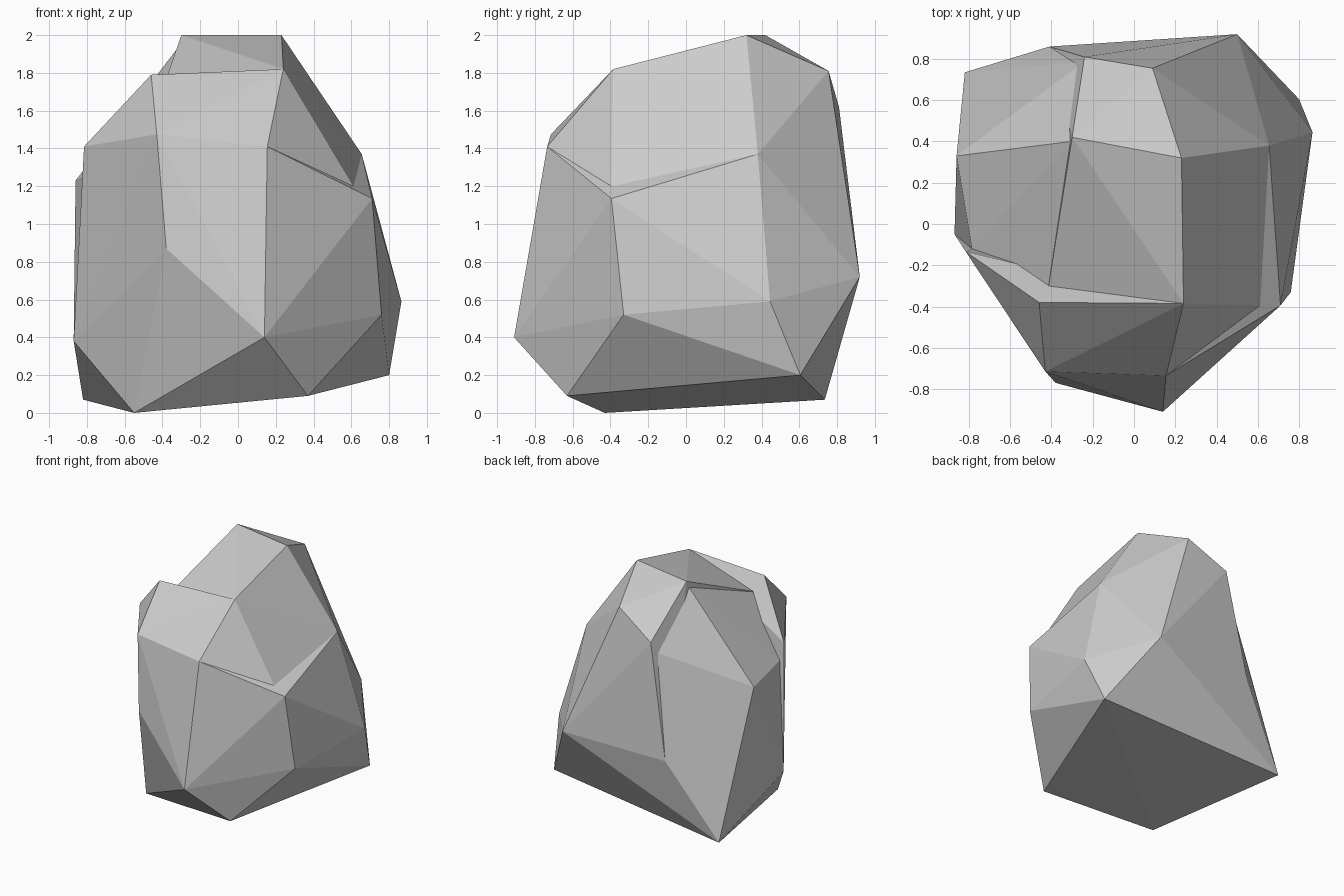
import bpy, bmesh

if "Cube" in bpy.data.objects:
    bpy.data.objects.remove(bpy.data.objects["Cube"])

# Named corner points of the rock, shared by its chunks
P = {
    # crown
    "A": (-.30, .42, 2.0), "B": (.23, .32, 2.0), "C": (-.46, -.38, 1.79), "D": (.24, -.385, 1.82),
    "T": (-.24, .81, 1.62), "W": (.09, .755, 1.81), "M": (-.425, -.37, 1.64),
    # front
    "E": (-.43, -.715, 1.475), "F": (.155, -.735, 1.41), "G": (-.815, -.135, 1.41),
    "H": (-.38, -.77, .87), "K": (.14, -.91, .40), "L": (-.87, -.05, .38),
    # left and back
    "a": (-.305, .40, 1.95), "t": (-.245, .785, 1.54), "N": (-.86, .33, 1.23),
    "R": (-.785, -.12, 1.26), "S": (-.41, .86, .69), "U": (.50, .92, .72),
    # right
    "X": (.655, .38, 1.37), "c": (.635, -.395, 1.16), "b": (.71, -.395, 1.135),
    "Y": (.865, .445, .59), "Z": (.76, -.33, .52),
    # base
    "V": (.80, .605, .20), "Q": (-.82, .735, .07), "o": (-.55, -.43, 0), "p": (.37, -.63, .09),
}


def chunk(name, corners):
    """Faceted convex chunk of rock spanning the given corners."""
    bm = bmesh.new()
    for k in corners:
        bm.verts.new(P[k])
    res = bmesh.ops.convex_hull(bm, input=bm.verts[:])
    junk = {g for g in res["geom_interior"] + res["geom_unused"]
            if isinstance(g, bmesh.types.BMVert) and g.is_valid}
    bmesh.ops.delete(bm, geom=list(junk), context='VERTS')
    bmesh.ops.recalc_face_normals(bm, faces=bm.faces[:])
    me = bpy.data.meshes.new(name)
    bm.to_mesh(me)
    bm.free()
    ob = bpy.data.objects.new(name, me)
    bpy.context.collection.objects.link(ob)
    return ob


# Main mass with the crown, then the split-off slabs around it
chunk("rock_core", "ABDMTWXcFSUVYop")
chunk("rock_front_slab", "CDEFGHKLRMop")
chunk("rock_left_slab", "aMRNtSQLUVop")
chunk("rock_right_slab", "FKpZbXYVo")
